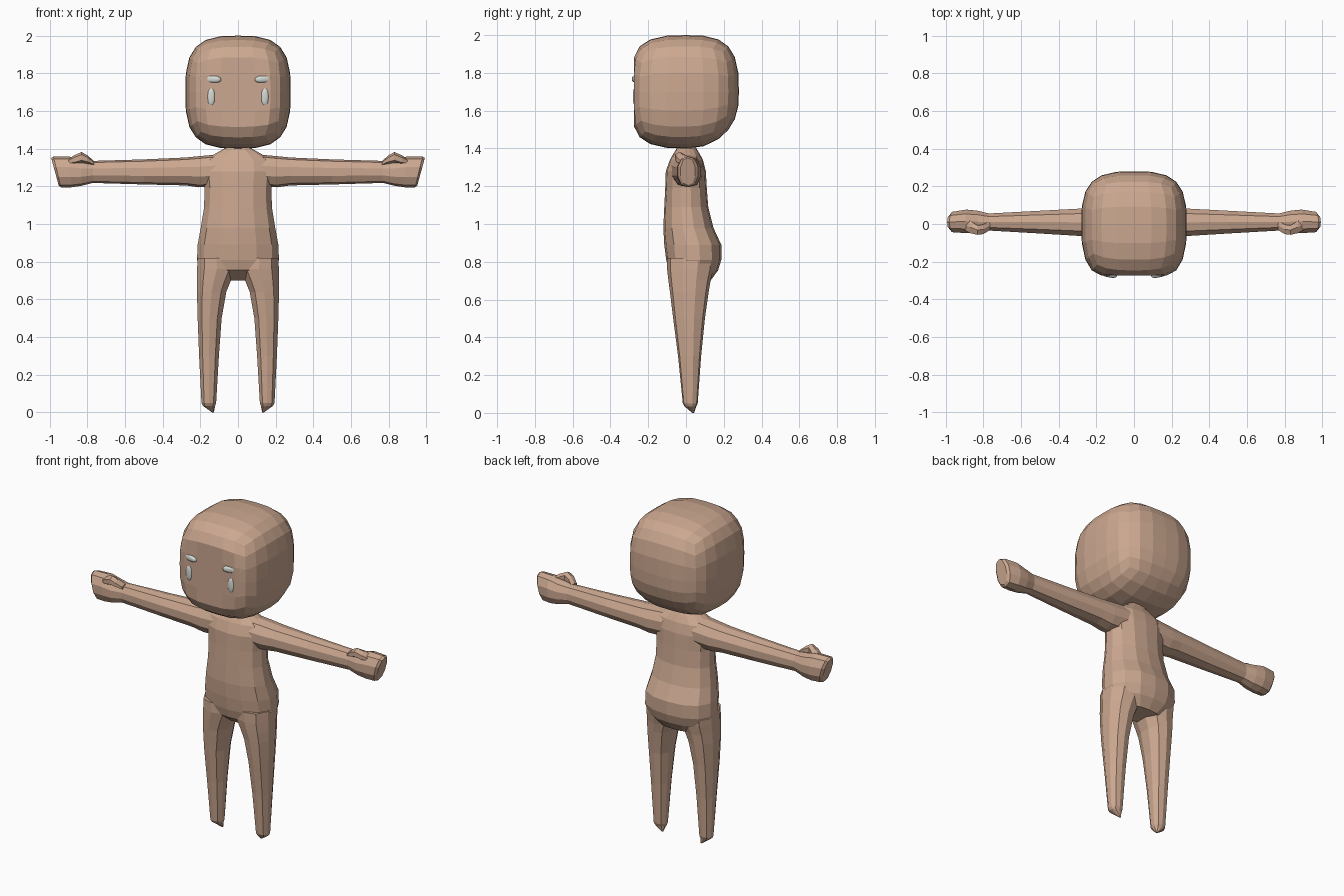
import bpy, bmesh, math
from mathutils import Vector, Matrix

if "Cube" in bpy.data.objects:
    bpy.data.objects.remove(bpy.data.objects["Cube"])


def material(name, rgb):
    m = bpy.data.materials.new(name)
    m.diffuse_color = (*rgb, 1)
    m.use_nodes = True
    m.node_tree.nodes["Principled BSDF"].inputs["Base Color"].default_value = m.diffuse_color
    return m


skin = material("skin", (0.60, 0.39, 0.28))
white = material("pale_grey", (0.66, 0.70, 0.66))


def finish(name, bm, mat):
    bmesh.ops.recalc_face_normals(bm, faces=bm.faces)
    me = bpy.data.meshes.new(name)
    bm.to_mesh(me)
    bm.free()
    me.materials.append(mat)
    ob = bpy.data.objects.new(name, me)
    bpy.context.collection.objects.link(ob)
    return ob


def loft(name, rings, axis, n=12, p=2.4, mat=skin):
    """Each ring: (position on axis, u min, u max, v min, v max, slant along v)."""
    bm = bmesh.new()
    loops = []
    for t, u0, u1, v0, v1, slant in rings:
        loop = []
        for i in range(n):
            a = 2 * math.pi * (i + 0.5) / n
            c, s = math.cos(a), math.sin(a)
            k = (abs(c) ** p + abs(s) ** p) ** (-1 / p)
            u = (u0 + u1) / 2 + (u1 - u0) / 2 * c * k
            v = (v0 + v1) / 2 + (v1 - v0) / 2 * s * k
            w = t + slant * s * k
            loop.append(bm.verts.new((u, v, w) if axis == 'z' else (w, u, v)))
        loops.append(loop)
    for a, b in zip(loops, loops[1:]):
        for i in range(n):
            j = (i + 1) % n
            bm.faces.new((a[i], a[j], b[j], b[i]))
    bm.faces.new(loops[0])
    bm.faces.new(loops[-1])
    return finish(name, bm, mat)


def mirrored(ob, name):
    other = ob.copy()
    other.data = ob.data.copy()
    other.name = name
    other.data.transform(Matrix.Scale(-1, 4, (1, 0, 0)))
    other.data.flip_normals()
    bpy.context.collection.objects.link(other)
    return other


# Head: gridded cube rounded into a boxy ball with a flattened face
bm = bmesh.new()
bmesh.ops.create_cube(bm, size=2)
bmesh.ops.subdivide_edges(bm, edges=bm.edges[:], cuts=5, use_grid_fill=True)
for v in bm.verts:
    d = v.co.copy()
    d /= sum(abs(c) ** 3.1 for c in d) ** (1 / 3.1)
    if d.y < 0:
        d.y = max(d.y * 1.1, -0.98)
    if d.z < 0 and d.y > 0:
        d.z *= 1 - 0.25 * d.y ** 2
    v.co = (d.x * 0.28, d.y * 0.28, 1.70 + d.z * 0.30)
finish("head", bm, skin)

# Torso with neck and rounded seat
body = loft("body", [
    (0.70, -0.13, 0.13, -0.02, 0.13, 0),
    (0.755, -0.20, 0.20, -0.09, 0.17, 0),
    (0.81, -0.22, 0.22, -0.105, 0.187, 0),
    (0.89, -0.217, 0.217, -0.115, 0.187, 0),
    (0.98, -0.20, 0.20, -0.12, 0.145, 0),
    (1.09, -0.182, 0.182, -0.115, 0.118, 0),
    (1.19, -0.18, 0.18, -0.11, 0.11, 0),
    (1.28, -0.19, 0.19, -0.107, 0.105, 0),
    (1.34, -0.18, 0.18, -0.085, 0.09, 0),
    (1.375, -0.12, 0.12, -0.065, 0.07, 0),
    (1.40, -0.075, 0.075, -0.05, 0.055, 0),
    (1.44, -0.065, 0.065, -0.045, 0.05, 0)], 'z', 14)

# Legs, tapering to a small pointed ankle stub
leg = loft("left_leg", [
    (0.0, 0.128, 0.138, 0.033, 0.043, 0),
    (0.035, 0.12, 0.188, -0.008, 0.055, 0),
    (0.05, 0.115, 0.195, -0.017, 0.062, 0),
    (0.30, 0.10, 0.208, -0.042, 0.08, 0),
    (0.50, 0.085, 0.216, -0.068, 0.10, 0),
    (0.64, 0.06, 0.22, -0.085, 0.12, 0),
    (0.70, 0.035, 0.22, -0.093, 0.13, 0),
    (0.76, 0.005, 0.22, -0.10, 0.145, 0),
    (0.82, 0.01, 0.217, -0.10, 0.15, 0)], 'z', 10)

# Arms with closed hands
arm = loft("left_arm", [
    (0.10, -0.08, 0.09, 1.20, 1.37, 0),
    (0.21, -0.072, 0.088, 1.195, 1.36, 0),
    (0.28, -0.066, 0.084, 1.205, 1.353, 0),
    (0.50, -0.052, 0.072, 1.21, 1.343, 0),
    (0.77, -0.036, 0.057, 1.218, 1.335, 0),
    (0.83, -0.048, 0.072, 1.203, 1.343, 0),
    (0.89, -0.05, 0.078, 1.195, 1.358, 0.005),
    (0.96, -0.045, 0.066, 1.195, 1.358, 0.02),
    (0.972, -0.03, 0.05, 1.205, 1.35, 0.02)], 'x', 10)

# Thumbs lying along the top front of the hands
thumb = loft("left_thumb", [
    (0.765, -0.035, 0.02, 1.31, 1.335, 0),
    (0.80, -0.056, 0.0, 1.32, 1.365, 0),
    (0.83, -0.06, -0.005, 1.325, 1.382, 0),
    (0.87, -0.052, 0.02, 1.315, 1.365, 0),
    (0.90, -0.035, 0.03, 1.315, 1.345, 0)], 'x', 6)

# Fuse limbs into the body
parts = [leg, arm, thumb]
parts += [mirrored(o, o.name.replace("left", "right")) for o in parts[:]]
for o in parts:
    mod = body.modifiers.new("join_" + o.name, 'BOOLEAN')
    mod.operation = 'UNION'
    mod.solver = 'EXACT'
    mod.object = o
bpy.context.view_layer.update()
fused = bpy.data.meshes.new_from_object(
    body.evaluated_get(bpy.context.evaluated_depsgraph_get()))
body.modifiers.clear()
body.data = fused
for o in parts:
    bpy.data.objects.remove(o)


# Eyes and brows: smooth pale capsules
def blob(name, loc, size, turn=0.0, tilt=0.0):
    bm = bmesh.new()
    bmesh.ops.create_uvsphere(bm, u_segments=16, v_segments=12, radius=1)
    for v in bm.verts:
        d = v.co / sum(abs(c) ** 2.5 for c in v.co) ** 0.4
        v.co = Vector((d.x * size[0], d.y * size[1], d.z * size[2]))
    rot = Matrix.Rotation(turn, 4, 'Z') @ Matrix.Rotation(tilt, 4, 'Y')
    bm.transform(Matrix.Translation(loc) @ rot)
    for f in bm.faces:
        f.smooth = True
    return finish(name, bm, white)


eye = blob("left_eye", (0.143, -0.267, 1.675), (0.021, 0.014, 0.048), 0.1)
brow = blob("left_brow", (0.15, -0.258, 1.77), (0.063, 0.02, 0.021), 0.3, -0.06)
mirrored(eye, "right_eye")
mirrored(brow, "right_brow")
